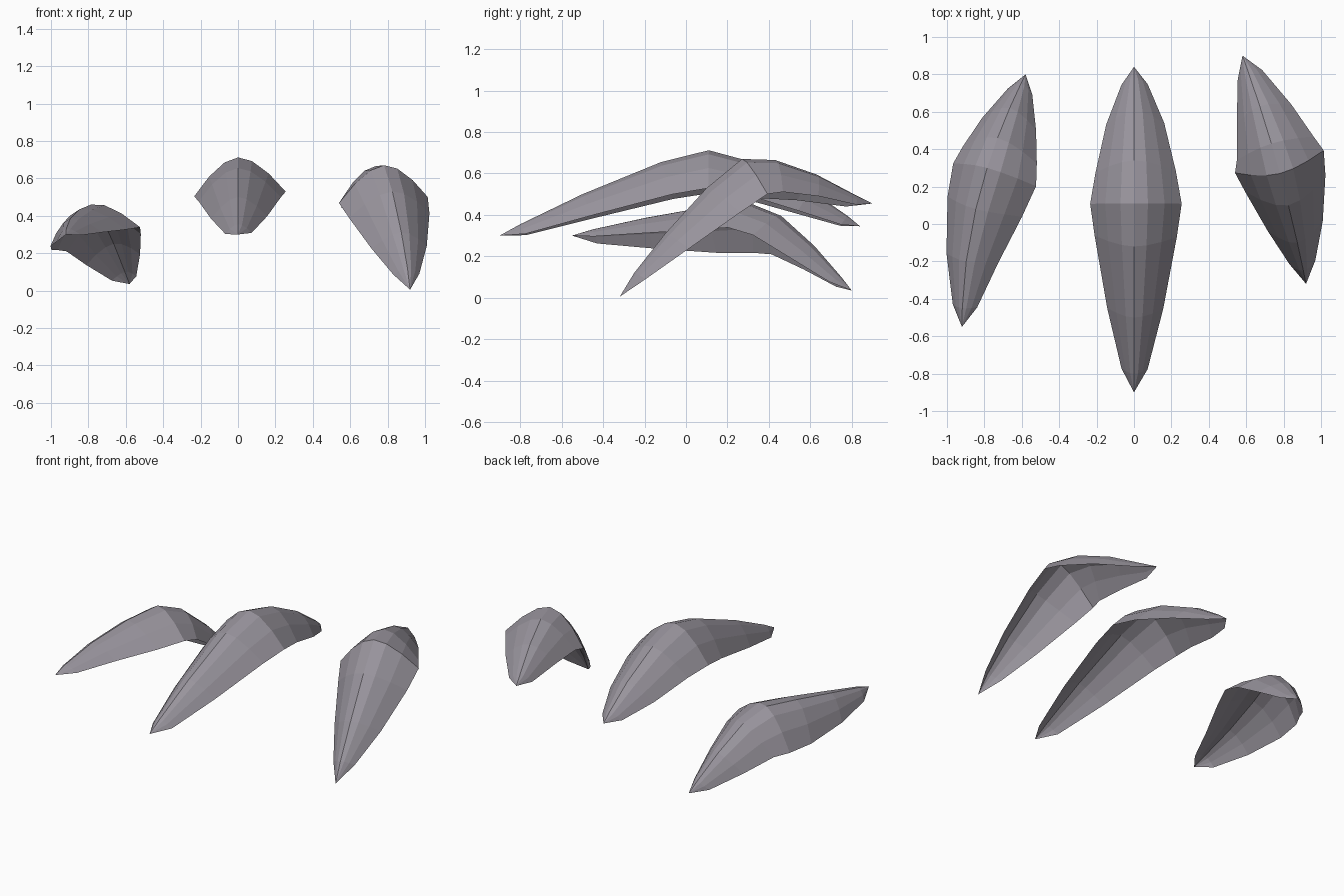
import bpy, math
from mathutils import Vector, Matrix

if "Cube" in bpy.data.objects:
    bpy.data.objects.remove(bpy.data.objects["Cube"])

# Half widths from front tip to back tip, and the arched half section (across, drop)
WIDTHS = [0, .07, .15, .22, .245, .215, .155, .07, 0]
SECTION = [(-1, 1), (-.65, .48), (-.3, .12), (0, 0), (.3, .12), (.65, .48), (1, 1)]

mat = bpy.data.materials.new("dark_grey")
mat.diffuse_color = (.32, .30, .34, 1)
mat.use_nodes = True
mat.node_tree.nodes["Principled BSDF"].inputs["Base Color"].default_value = mat.diffuse_color


def leaf(name, x_front, x_back, bow, roll, scale, ridge):
    """Open, arched leaf shell swept along a bent ridge line given as (y, z)."""
    y0, y1 = ridge[0][0], ridge[-1][0]
    pts = []
    for y, z in ridge:
        s = (y - y0) / (y1 - y0)
        x = x_front + (x_back - x_front) * s + bow * 4 * s * (1 - s)
        pts.append(Vector((x, y, z)))
    verts, rings = [], []
    for i, p in enumerate(pts):
        w = WIDTHS[i] * scale
        if w == 0:
            rings.append([len(verts)] * len(SECTION))
            verts.append(p)
            continue
        t = ((pts[i + 1] - p).normalized() + (p - pts[i - 1]).normalized()).normalized()
        side = t.cross(Vector((0, 0, 1))).normalized()
        # positive roll lifts the +x edge
        side = Matrix.Rotation(math.radians(-roll), 3, t) @ side
        down = t.cross(side)
        if down.z > 0:
            down = -down
        rings.append(list(range(len(verts), len(verts) + len(SECTION))))
        for u, d in SECTION:
            verts.append(p + side * (u * w) + down * (d * w * .8))
    faces = []
    for a, b in zip(rings, rings[1:]):
        for k in range(len(SECTION) - 1):
            f = list(dict.fromkeys((a[k], a[k + 1], b[k + 1], b[k])))
            faces.append(f)
    me = bpy.data.meshes.new(name)
    me.from_pydata(verts, [], faces)
    me.materials.append(mat)
    me.update()
    ob = bpy.data.objects.new(name, me)
    bpy.context.collection.objects.link(ob)
    return ob


# Low left leaf, tilted up on its inner edge
leaf("left_leaf", -.92, -.58, -.085, 15, .97,
     [(-.55, .3), (-.45, .33), (-.2, .385), (.08, .435), (.3, .46),
      (.46, .395), (.62, .25), (.75, .1), (.8, .035)])

# Long middle leaf
leaf("middle_leaf", 0, 0, 0, 3, 1,
     [(-.9, .3), (-.8, .355), (-.5, .5), (-.12, .655), (.11, .712),
      (.34, .65), (.6, .52), (.78, .395), (.84, .345)])

# High right leaf, bent steeply downwards at the front
leaf("right_leaf", .92, .58, .025, 4, 1,
     [(-.32, .005), (-.25, .12), (-.1, .31), (.1, .53), (.27, .67),
      (.43, .665), (.63, .595), (.82, .495), (.9, .455)])
